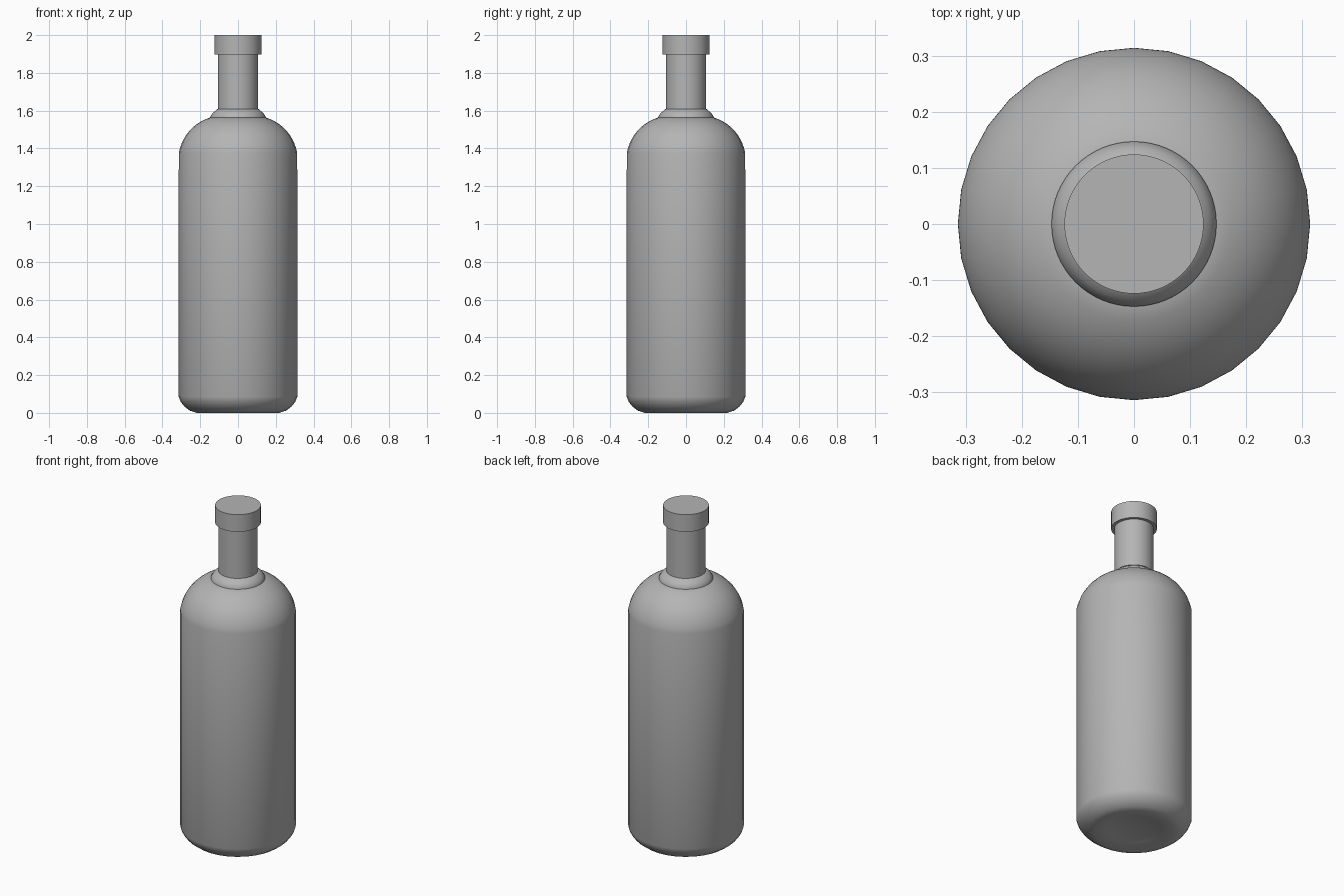
import bpy
import bmesh
from math import sin, cos, pi, radians

cube = bpy.data.objects.get("Cube")
if cube:
    bpy.data.objects.remove(cube, do_unlink=True)

GREY = (0.46, 0.46, 0.46, 1)
grey = bpy.data.materials.new("mid_grey")
grey.use_nodes = True
grey.diffuse_color = GREY
grey.node_tree.nodes["Principled BSDF"].inputs["Base Color"].default_value = GREY


def arc(cx, cz, radius, start, end, steps):
    """Points of a circular arc as (radius, height)."""
    angles = [radians(start + (end - start) * i / steps) for i in range(steps + 1)]
    return [(cx + radius * cos(a), cz + radius * sin(a)) for a in angles]


def lathe(name, profile, sides):
    """Spin a profile, listed from bottom to top, around the z axis."""
    bm = bmesh.new()
    rings = []
    for r, z in profile:
        if r < 1e-4:
            rings.append([bm.verts.new((0, 0, z))] * sides)
        else:
            rings.append([bm.verts.new((r * cos(2 * pi * i / sides), r * sin(2 * pi * i / sides), z))
                          for i in range(sides)])
    for low, high in zip(rings, rings[1:]):
        for i in range(sides):
            j = (i + 1) % sides
            corners = list(dict.fromkeys((low[i], low[j], high[j], high[i])))
            bm.faces.new(corners)
    # Close open ends with flat caps
    if profile[0][0] > 1e-4:
        bm.faces.new(rings[0][::-1])
    bm.faces.new(rings[-1])
    bmesh.ops.recalc_face_normals(bm, faces=bm.faces)
    mesh = bpy.data.meshes.new(name)
    bm.to_mesh(mesh)
    bm.free()
    mesh.materials.append(grey)
    obj = bpy.data.objects.new(name, mesh)
    bpy.context.collection.objects.link(obj)
    bpy.ops.object.select_all(action='DESELECT')
    obj.select_set(True)
    bpy.context.view_layer.objects.active = obj
    bpy.ops.object.shade_smooth_by_angle(angle=radians(40))


# Body: shallow hollow base, rounded foot, straight wall and domed shoulder
base = [(0, 0.03), (0.08, 0.026), (0.15, 0.015)]
foot = [(0.218, 0), (0.255, 0.012), (0.285, 0.035), (0.304, 0.06), (0.314, 0.085)]
shoulder = arc(0.078, 1.335, 0.239, 9.6, 73.5, 10)
lathe("bottle_body", base + foot + shoulder, 32)

# Collar between shoulder and neck
lathe("neck_collar", [(0.147, 1.555), (0.147, 1.567), (0.135, 1.587), (0.107, 1.61)], 64)

# Neck and stopper
lathe("bottle_neck", [(0.107, 1.58), (0.107, 1.91)], 64)
lathe("stopper", [(0.124, 1.897), (0.124, 2.0)], 64)
